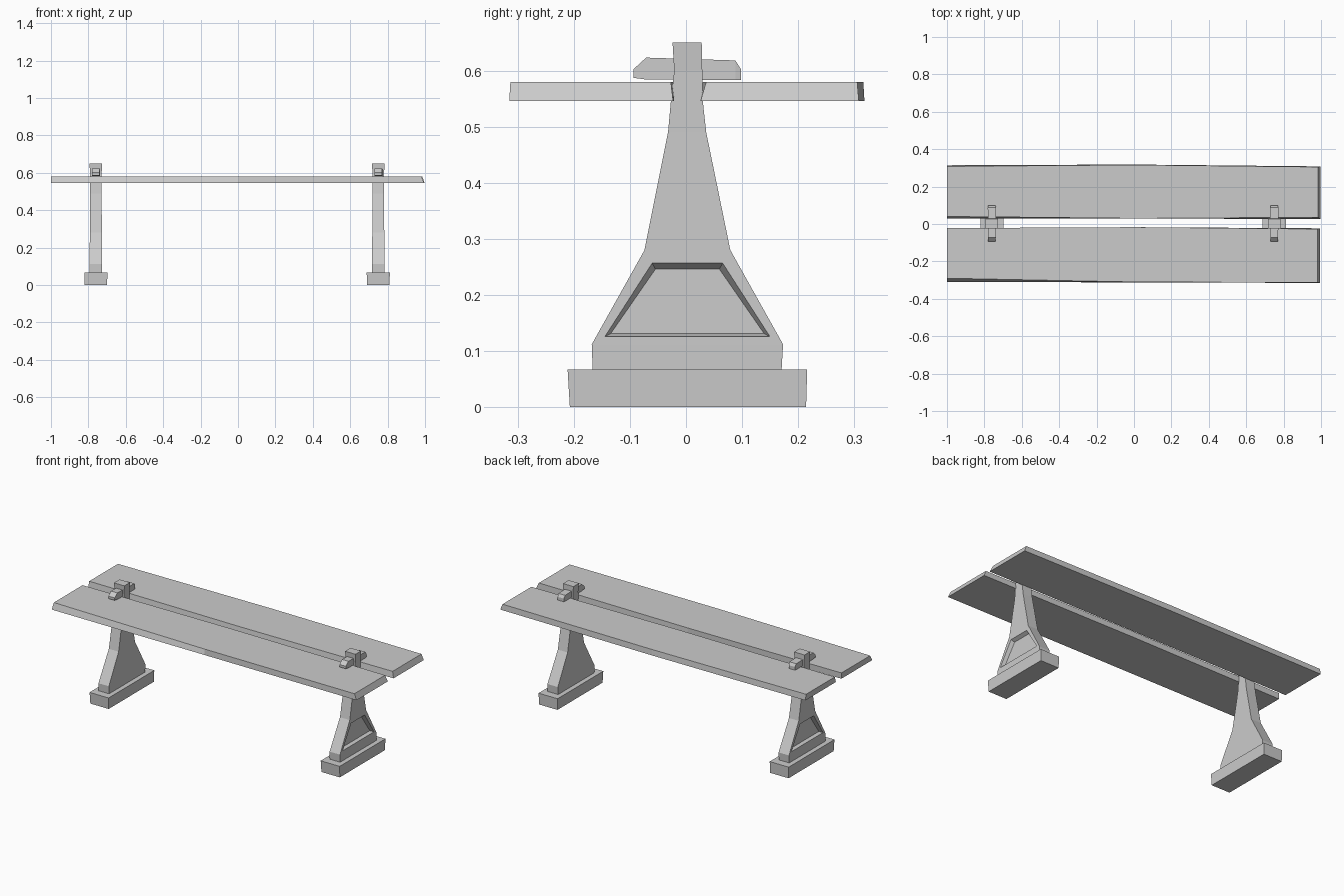
import bpy
import bmesh

default_cube = bpy.data.objects.get("Cube")
if default_cube:
    bpy.data.objects.remove(default_cube, do_unlink=True)

# Single plain grey for the whole table
grey = bpy.data.materials.new("plain grey")
grey.use_nodes = True
grey.diffuse_color = (0.6, 0.6, 0.6, 1)
grey.node_tree.nodes["Principled BSDF"].inputs["Base Color"].default_value = (0.6, 0.6, 0.6, 1)


def loft(name, rings, edit=None):
    """Skin a list of four-cornered rings into a closed, flat-shaded solid."""
    bm = bmesh.new()
    loops = [[bm.verts.new(p) for p in ring] for ring in rings]
    for a, b in zip(loops, loops[1:]):
        for i in range(4):
            j = (i + 1) % 4
            bm.faces.new((a[i], a[j], b[j], b[i]))
    bm.faces.new(loops[0])
    bm.faces.new(loops[-1])
    bmesh.ops.recalc_face_normals(bm, faces=bm.faces)
    if edit:
        edit(bm)
    mesh = bpy.data.meshes.new(name)
    bm.to_mesh(mesh)
    bm.free()
    mesh.materials.append(grey)
    obj = bpy.data.objects.new(name, mesh)
    bpy.context.collection.objects.link(obj)
    return obj


def level(z, x0, x1, y0, y1):
    return [(x0, y0, z), (x1, y0, z), (x1, y1, z), (x0, y1, z)]


def recess(outward):
    """Sunken panel with sloping walls on the outer face of a leg."""
    def edit(bm):
        bm.normal_update()
        panel = [f for f in bm.faces if f.normal.x * outward > 0.9
                 and 0.15 < f.calc_center_median().z < 0.25]
        bmesh.ops.inset_individual(bm, faces=panel, thickness=0.027)
        bmesh.ops.inset_individual(bm, faces=panel, thickness=0.012, depth=-0.02)
    return edit


# Table planks: slightly bowed boards with sloping right ends
def plank(name, sections):
    rings = []
    for x_top, x_low, outer_top, outer_low, inner_top, inner_low in sections:
        rings.append([(x_top, outer_top, 0.58), (x_top, inner_top, 0.58),
                      (x_low, inner_low, 0.546), (x_low, outer_low, 0.546)])
    loft(name, rings)


plank("front_plank", [(-1, -1, -0.29, -0.31, -0.022, -0.022),
                      (0, 0, -0.31, -0.312, -0.017, -0.017),
                      (0.98, 0.995, -0.313, -0.315, -0.027, -0.023)])
plank("back_plank", [(-1, -1, 0.308, 0.314, 0.04, 0.03),
                     (0, 0, 0.316, 0.318, 0.03, 0.03),
                     (0.985, 0.998, 0.305, 0.308, 0.036, 0.026)])

# Leg outline: height, front edge, back edge, half thickness
outline = [(0.06, -0.166, 0.17, 0.034),
           (0.112, -0.168, 0.173, 0.034),
           (0.28, -0.074, 0.079, 0.032),
           (0.49, -0.032, 0.036, 0.031),
           (0.545, -0.027, 0.03, 0.031),
           (0.6, -0.021, 0.029, 0.031),
           (0.65, -0.024, 0.028, 0.034)]

# Peg outline along y: position, bottom, top, half width
peg_outline = [(-0.094, 0.587, 0.602, 0.02),
               (-0.071, 0.584, 0.623, 0.021),
               (0.088, 0.583, 0.618, 0.022),
               (0.098, 0.583, 0.602, 0.02)]

for side, s, x in (("left", 1, 0.75), ("right", -1, -0.76)):
    loft(f"{side}_leg", [level(z, x - h, x + h, a, b) for z, a, b, h in outline], recess(s))
    loft(f"{side}_foot", [level(0, x - 0.06, x + 0.06, -0.207, 0.214),
                          level(0.067, x - 0.062, x + 0.062, -0.211, 0.216)])
    loft(f"{side}_peg", [[(x - h, y, lo), (x + h, y, lo), (x + h, y, hi), (x - h, y, hi)]
                         for y, lo, hi, h in peg_outline])
